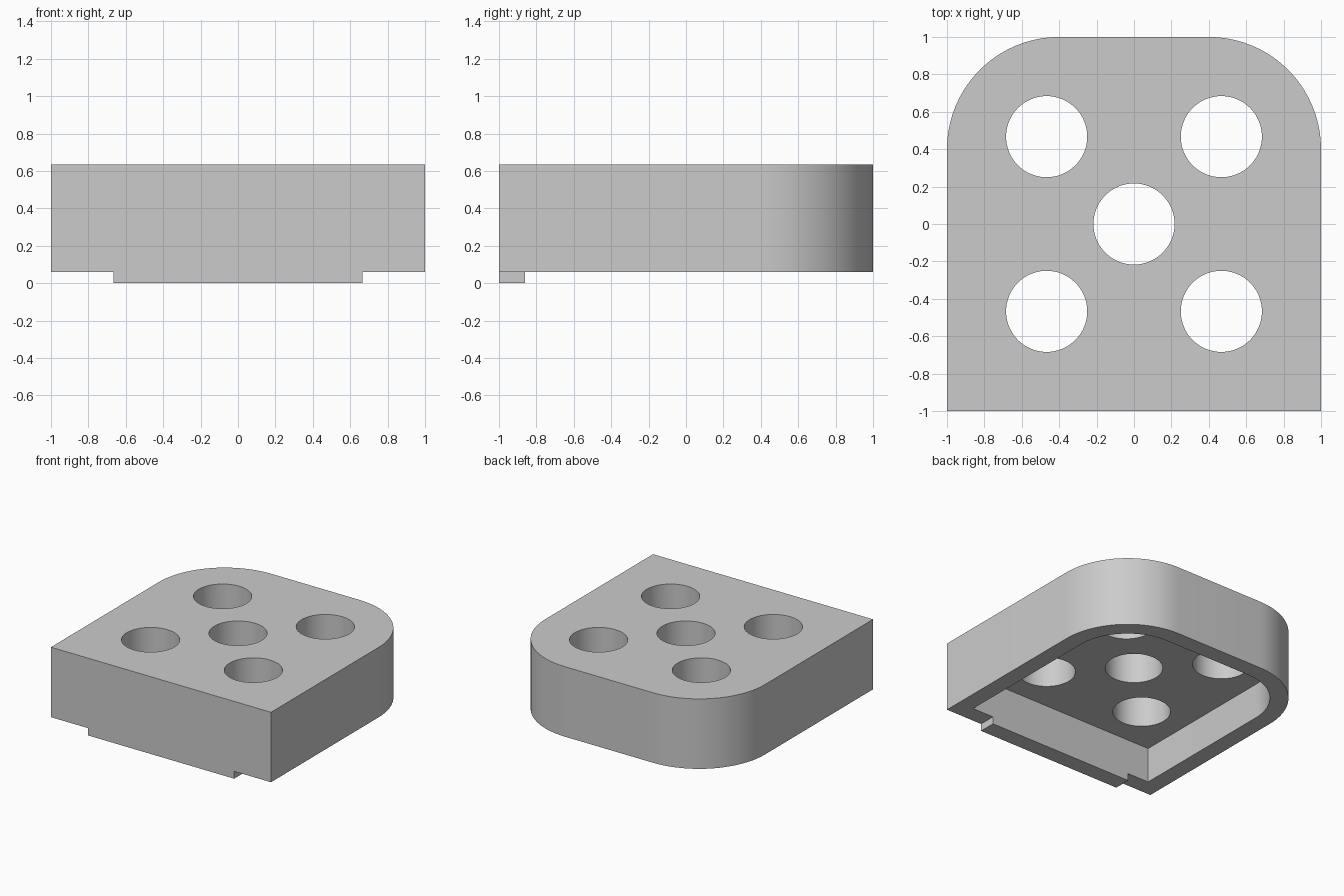
import bpy, bmesh
from math import cos, sin, pi, radians

WALL = 0.14      # shell thickness
RIM = 0.06       # height of the main underside
TOP = 0.635
CEILING = 0.35   # roof of the hollow underside
RADIUS = 0.6     # rounded back corners

cube = bpy.data.objects.get("Cube")
if cube:
    bpy.data.objects.remove(cube, do_unlink=True)

grey = bpy.data.materials.new("light_grey")
grey.use_nodes = True
colour = (0.6, 0.6, 0.6, 1)
grey.diffuse_color = colour
grey.node_tree.nodes["Principled BSDF"].inputs["Base Color"].default_value = colour


def arc(cx, cy, r, start, end, steps):
    return [(cx + r * cos(start + (end - start) * i / steps),
             cy + r * sin(start + (end - start) * i / steps))
            for i in range(steps + 1)]


def outline(inset):
    """Square front, two rounded back corners."""
    h, c, r = 1 - inset, 1 - RADIUS, RADIUS - inset
    return ([(-h, -h), (h, -h)] + arc(c, c, r, 0, pi / 2, 20)
            + arc(-c, c, r, pi / 2, pi, 20))


def prism(name, points, low, high):
    """Extrude a closed outline upward."""
    bm = bmesh.new()
    face = bm.faces.new([bm.verts.new((x, y, low)) for x, y in points])
    side = bmesh.ops.extrude_face_region(bm, geom=[face])
    verts = [v for v in side["geom"] if isinstance(v, bmesh.types.BMVert)]
    bmesh.ops.translate(bm, verts=verts, vec=(0, 0, high - low))
    bmesh.ops.recalc_face_normals(bm, faces=bm.faces)
    mesh = bpy.data.meshes.new(name)
    bm.to_mesh(mesh)
    bm.free()
    mesh.materials.append(grey)
    obj = bpy.data.objects.new(name, mesh)
    bpy.context.collection.objects.link(obj)
    return obj


def cut(target, cutter):
    bpy.context.view_layer.objects.active = target
    mod = target.modifiers.new("cut", "BOOLEAN")
    mod.operation, mod.solver, mod.object = "DIFFERENCE", "EXACT", cutter
    bpy.ops.object.modifier_apply(modifier=mod.name)
    bpy.data.objects.remove(cutter, do_unlink=True)


# Outer block
block = prism("hollow_block", outline(0), 0, TOP)

# Trim the underside, leaving a locating lip along the front wall
lip, out, back = 0.665, 1.2, WALL - 1
half = [(lip, back), (lip, -out), (out, -out), (out, out)]
trim = half + [(-x, y) for x, y in reversed(half)]
cut(block, prism("underside_trim", trim, -0.2, RIM))

# Hollow underside
cut(block, prism("cavity", outline(WALL), -0.3, CEILING))

# Five through holes
d = 0.467
for x, y in [(0, 0), (d, d), (-d, d), (d, -d), (-d, -d)]:
    circle = arc(x, y, 0.217, 0, 2 * pi, 64)[:-1]
    cut(block, prism("hole", circle, 0.1, 0.8))

# Smooth curved walls, crisp edges
bpy.ops.object.select_all(action="DESELECT")
block.select_set(True)
bpy.context.view_layer.objects.active = block
bpy.ops.object.shade_smooth_by_angle(angle=radians(30))
